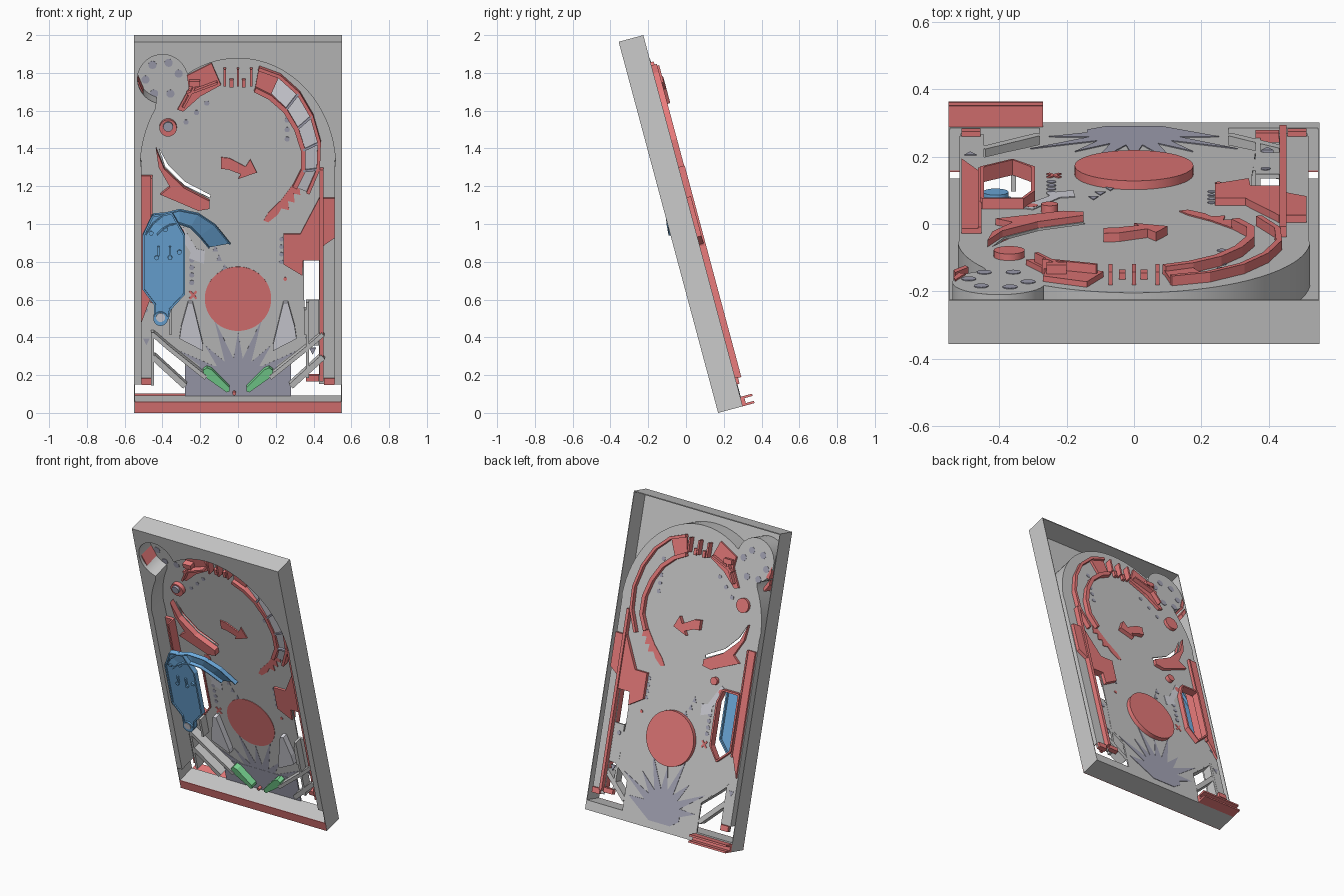
import bpy, bmesh, math
from mathutils import Matrix, Vector

if "Cube" in bpy.data.objects:
    bpy.data.objects.remove(bpy.data.objects["Cube"])

# Tilted table frame: local x, v up the slope, w depth from the front rim to the back
C, S, Y0 = math.cos(math.radians(15)), math.sin(math.radians(15)), 0.17
TOP, DEPTH = 2.034, 0.135


def place(x, v, w):
    return Vector((x, Y0 - S * v + C * w, C * v + S * w))


def mat(name, c):
    m = bpy.data.materials.new(name)
    m.diffuse_color = (*c, 1)
    m.use_nodes = True
    m.node_tree.nodes["Principled BSDF"].inputs["Base Color"].default_value = m.diffuse_color
    return m


RED = mat("red", (.82, .2, .2))
BLUE = mat("blue", (.17, .45, .8))
GREEN = mat("green", (.2, .7, .3))
PURPLE = mat("slate", (.4, .4, .5))
LIGHT = mat("pale", (.72, .72, .78))


def finish(bm, name, col):
    bmesh.ops.recalc_face_normals(bm, faces=bm.faces[:])
    me = bpy.data.meshes.new(name)
    bm.to_mesh(me)
    bm.free()
    ob = bpy.data.objects.new(name, me)
    bpy.context.collection.objects.link(ob)
    if col:
        me.materials.append(col)
    return ob


def slab(name, polys, w0, w1, col=None, ref=.13, holes=False):
    """Extrude front-view (x, z) outlines, read at depth ref, from w0 to w1."""
    bm = bmesh.new()
    for p in polys:
        vs = [bm.verts.new(place(x, (z - S * ref) / C, w0)) for x, z in p]
        if holes:
            for a, b in zip(vs, vs[1:] + vs[:1]):
                bm.edges.new((a, b))
        else:
            bm.faces.new(vs)
    if holes:
        bmesh.ops.triangle_fill(bm, use_beauty=True, edges=bm.edges[:])
    new = bmesh.ops.extrude_face_region(bm, geom=bm.faces[:])["geom"]
    bmesh.ops.translate(bm, verts=[g for g in new if isinstance(g, bmesh.types.BMVert)],
                        vec=place(0, 0, w1) - place(0, 0, w0))
    return finish(bm, name, col)


def strip(pts, t):
    """Outline of an open polyline thickened to t."""
    a, b = [], []
    for i, p in enumerate(pts):
        d = Vector(pts[min(i + 1, len(pts) - 1)]) - Vector(pts[max(i - 1, 0)])
        n = Vector((-d.y, d.x)).normalized() * t / 2
        a.append((p[0] + n.x, p[1] + n.y))
        b.append((p[0] - n.x, p[1] - n.y))
    return a + b[::-1]


def arc(cx, cz, rx, rz, a0, a1, n):
    return [(cx + rx * math.cos(math.radians(a0 + (a1 - a0) * i / n)),
             cz + rz * math.sin(math.radians(a0 + (a1 - a0) * i / n))) for i in range(n + 1)]


def disc(cx, cz, r, n=24):
    return arc(cx, cz, r, r * C, 0, 360, n)[:-1]


def rect(x0, x1, z0, z1):
    return [(x0, z0), (x1, z0), (x1, z1), (x0, z1)]


def flip(p):
    return [(-x, z) for x, z in p]


def both(p):
    return [p, flip(p)]


def ribbon(name, left, right, ws, t, col):
    """Sloping band between two edge lines with a depth for every station."""
    bm = bmesh.new()
    rows = [[bm.verts.new(place(x, (z - S * w) / C, w)) for x, z in (l, r)]
            for l, r, w in zip(left, right, ws)]
    for a, b in zip(rows, rows[1:]):
        bm.faces.new((a[0], a[1], b[1], b[0]))
    ob = finish(bm, name, col)
    ob.modifiers.new("thickness", "SOLIDIFY").thickness = t
    return ob


# Playfield outline: arch plus round corner lobe
arch = ([(.515, .15), (.515, 1.3)] + arc(0, 1.3, .52, .58, 4, 121, 26)
        + arc(-.40, 1.767, .135, .133, 17, 255, 24)
        + arc(0, 1.3, .52, .58, 148, 176, 7) + [(-.515, 1.3), (-.515, .15)])

# Cabinet
rim = [(-.55, .15), (-.55, TOP * C), (.55, TOP * C), (.55, .15)]
slab("front_rim", [rim + arch], 0, .006, ref=0)
slab("side_walls", both(rect(.546, .55, 0, TOP * C)), 0, DEPTH, ref=0)
slab("top_wall", [rect(-.55, .55, TOP * C - .006, TOP * C)], 0, DEPTH, ref=0)
slab("bottom_wall", [rect(-.55, .55, 0, .058)], .004, DEPTH, ref=0)
slab("bottom_front_strip", [rect(-.55, .55, 0, .058)], 0, .004, RED, ref=0)
arch_wall = slab("arch_wall", [strip(arch, .006)], 0, DEPTH, ref=0)

# Playfield floor with its openings
floor = ([(-.28, .03), (.28, .03), (.28, .26), (.36, .33), (.35, .58), (.35, .79), (.43, .79),
          (.43, .12), (.515, .12)] + arch[1:-1]
         + [(-.515, .12), (-.46, .12), (-.46, .40), (-.28, .24)])
window = [(-.45, .95), (-.33, .95), (-.30, .87), (-.30, .6), (-.36, .52), (-.45, .6)]
slit = [(-.42, 1.37), (-.37, 1.28), (-.28, 1.19), (-.145, 1.12), (-.15, 1.105), (-.285, 1.17), (-.385, 1.27)]
slab("playfield", [floor, window, slit], .128, DEPTH, ref=0, holes=True)

# Back trough at the lower corner
slab("back_tray", [rect(-.55, -.27, 0, .05)], DEPTH, .155, RED, ref=0)
slab("back_tray_lips", [rect(-.55, -.27, 0, .012), rect(-.55, -.27, .038, .05)], .15, .2, RED, ref=0)

# Red housings that reach through the playfield
slab("centre_disc", [disc(0, .605, .176, 48)], .125, .162, RED)
slab("arrow_block", [[(-.09, 1.355), (-.045, 1.35), (.04, 1.305), (.065, 1.345), (.10, 1.275),
                      (0, 1.24), (.015, 1.265), (-.05, 1.29), (-.09, 1.295)]], .12, .162, RED)
slab("window_frame", [strip(window + window[:1], .012)], .12, .167, RED, ref=0)
slab("left_pocket", [[(-.512, 1.26), (-.456, 1.26), (-.456, .63), (-.512, .48)]], .11, .15, RED)
slab("left_pocket_wall", [rect(-.462, -.452, .6, 1.26)], .06, .155, RED)
slab("left_wedge", [[(-.435, 1.41), (-.39, 1.3), (-.285, 1.2), (-.15, 1.13), (-.15, 1.09),
                     (-.21, 1.08), (-.41, 1.165), (-.36, 1.205), (-.42, 1.31)]], .09, .155, RED)
slab("left_dome", [disc(-.25, 1.02, .025, 16)], .125, .16, RED)
slab("right_housing", [[(.24, .95), (.33, .95), (.43, 1.14), (.512, 1.14), (.512, .93), (.455, .89),
                        (.43, .81), (.345, .81), (.34, .73), (.24, .79)]], .115, .158, RED)
slab("launch_lane", [rect(.432, .452, .18, 1.3)], .08, .168, RED)
slab("launch_lane_ends", both(rect(.455, .512, .15, .185)) + [rect(.36, .43, .17, .2)], .12, .15, RED)
slab("top_left_block", [[(-.32, 1.61), (-.26, 1.72), (-.27, 1.79), (-.14, 1.855), (-.09, 1.74),
                         (-.2, 1.68), (-.29, 1.60)]], .11, .152, RED)
slab("top_left_fins", [strip([(-.29, 1.63), (-.23, 1.74)], .012), strip([(-.27, 1.7), (-.11, 1.76)], .012),
                       rect(-.26, -.2, 1.74, 1.77)], .07, .18, RED)
slab("top_posts", [rect(x - .006, x + .006, 1.74, 1.83) for x in (-.07, 0, .07)], .08, .175, RED)
slab("top_targets", [rect(x - .01, x + .01, 1.73, 1.77) for x in (-.035, .03)], .1, .155, RED)
slab("corner_targets", [[(-.53, 1.71), (-.49, 1.65), (-.5, 1.63), (-.535, 1.68)],
                        [(-.53, 1.79), (-.5, 1.72), (-.52, 1.71), (-.535, 1.76)]], .02, .14, RED)

# Bumper
slab("bumper_ring", [disc(-.37, 1.515, .046)], .1, .155, RED)
slab("bumper_cap", [disc(-.37, 1.525, .026)], .085, .1, PURPLE)

# Curved right-hand ramp with red rails and cross bars
outer = [(.11, 1.83), (.22, 1.79), (.32, 1.70), (.39, 1.58), (.43, 1.44), (.425, 1.3), (.37, 1.17), (.25, 1.03)]
inner = [(.09, 1.72), (.17, 1.68), (.25, 1.61), (.31, 1.51), (.345, 1.40), (.345, 1.29), (.30, 1.2), (.22, 1.06)]
ribbon("curved_ramp", outer[1:7], inner[1:7], [.13, .11, .10, .10, .11, .125], .006, LIGHT)
slab("ramp_rails", [strip(outer[:-1], .018), strip(inner[:-1], .025)], .085, .165, RED)
slab("ramp_mouth", [[outer[0], outer[1], inner[1], inner[0]]], .11, .15, RED)
slab("ramp_bars", [strip([o, i], .012) for o, i in zip(outer[2:6], inner[2:6])], .085, .1, PURPLE)
slab("ramp_decal", [[(.135, 1.02), (.16, 1.01), (.21, 1.05), (.245, 1.11), (.22, 1.12), (.16, 1.06)]]
     + [[(x - .04, z - .03), (x + .03, z - .045), (x + .02, z + .05)]
        for x, z in ((.24, 1.12), (.27, 1.16), (.30, 1.2))], .124, .139, RED)

# Raised blue ramp: plate, curved descending chute, exit tube
plate = [(-.45, 1.045), (-.35, 1.055), (-.285, .94), (-.285, .63), (-.36, .55), (-.37, .5),
         (-.44, .5), (-.44, .575), (-.50, .655), (-.50, .94)]
slab("blue_ramp_plate", [plate], .02, .028, BLUE, ref=.02)
slab("blue_plate_lip", [strip(plate + plate[:1], .01)], .012, .045, BLUE, ref=.02)
c_out = [(-.49, .95), (-.45, 1.01), (-.39, 1.06), (-.31, 1.08), (-.21, 1.06), (-.12, 1.0), (-.04, .90)]
c_in = [(-.43, .95), (-.40, .98), (-.36, 1.005), (-.31, 1.01), (-.25, .99), (-.20, .94), (-.15, .88)]
depths = [.02, .025, .035, .05, .07, .095, .125]
ribbon("blue_chute", c_out, c_in, depths, .006, BLUE)
for nm, edge in (("outer", c_out), ("inner", c_in)):
    bm = bmesh.new()
    rows = [[bm.verts.new(place(x, (z - S * w) / C, w - h)) for h in (0, .03)]
            for (x, z), w in zip(edge, depths)]
    for a, b in zip(rows, rows[1:]):
        bm.faces.new((a[0], a[1], b[1], b[0]))
    finish(bm, "blue_chute_side_" + nm, BLUE).modifiers.new("thickness", "SOLIDIFY").thickness = .006
slab("blue_exit_tube", [disc(-.41, .5, .038)], .01, .06, BLUE, ref=.02)
slab("exit_hole", [disc(-.41, .505, .024)], .006, .012, LIGHT, ref=.01)
slab("blue_plate_studs", [disc(x, z, .012, 12) for x, z in ((-.46, .95), (-.385, .97), (-.43, .82), (-.36, .82), (-.31, .85))]
     + [strip([(x, .83), (x, .88)], .01) for x in (-.42, -.36)], .008, .022, BLUE, ref=.01)

# Slingshots, lane guides and flippers
slab("slingshots", both([(-.265, .585), (-.24, .585), (-.185, .36), (-.185, .33), (-.31, .395), (-.30, .46)]),
     .09, .13, LIGHT, ref=.1)
slab("lane_guides", both(strip([(-.45, .43), (-.37, .36), (-.17, .2)], .022))
     + both(strip([(-.45, .31), (-.28, .155)], .03)), .07, .134)
slab("outlane_posts", both(rect(-.365, -.35, .43, .56)) + [rect(-.46, -.445, .16, .44), rect(.36, .375, .2, .6)], .07, .134)
slab("right_lane_plate", [rect(.36, .43, .36, .6)], .12, .134)
flipper = [(-.185, .225), (-.165, .24), (-.14, .23), (-.045, .135), (-.045, .115), (-.06, .11), (-.18, .195)]
slab("flippers", both(flipper), .075, .122, GREEN, ref=.08)
slab("drain_post", [disc(-.02, .11, .01, 12)], .1, .128, RED)

# Apron and starburst artwork
slab("apron", [rect(-.28, .28, .065, .25)], .1255, .129, PURPLE)
burst = []
for i in range(9):
    a = math.radians(170 - 20 * i)
    for r, da in ((.14, .17), (.25 + .09 * (i % 2) + .03 * math.sin(a), 0)):
        burst.append((r * math.cos(a + da), .15 + r * math.sin(a + da)))
burst += [(.14, .12), (.08, .08), (-.08, .08), (-.14, .12)]
slab("starburst", [burst], .1265, .138, PURPLE)

# Inlaid lamps, arrows and marks
lamps = [disc(-.40 + .09 * math.cos(a), 1.77 + .09 * math.sin(a), .022, 12)
         for a in (.3, 1.2, 2.2, 3.2, 4.2, 5.2)]
lamps += [disc(.26, 1.45 + .05 * i, .014, 10) for i in range(5)]
lamps += [disc(-.245, .69 + .04 * i, .014, 10) for i in range(4)]
lamps += [disc(.23, .8 + .04 * i, .012, 10) for i in range(4)]
lamps += [disc(-.275 + .055 * i, 1.54 + .05 * i, .014, 10) for i in range(3)]
lamps += [disc(x, .545, .014, 10) for x in (-.49, .39)]
lamps += [[(x - .018, z + .015), (x + .018, z + .015), (x, z - .02)] for x, z in ((-.485, .38), (.395, .33))]
lamps += [[(x - .015, z - .015), (x + .015, z - .015), (x, z + .02)] for x, z in ((-.12, .87), (-.1, .82), (-.07, .77))]
slab("lamp_inserts", lamps, .126, .1375, PURPLE)
slab("left_arrow_insert", [[(-.34, .98), (-.3, 1.0), (-.22, .87), (-.175, .86), (-.18, .79), (-.26, .82), (-.25, .85)]],
     .126, .138, LIGHT)
slab("red_marks", [strip([(-.255, .605), (-.22, .645)], .012), strip([(-.255, .645), (-.22, .605)], .012),
                   disc(.25, .71, .01, 10), disc(-.305, .96, .02, 10)], .1245, .139, RED)

# Smooth the round parts
for ob in bpy.data.objects:
    if ob.name in ("arch_wall", "centre_disc", "bumper_ring", "bumper_cap", "blue_exit_tube", "left_dome"):
        bpy.ops.object.select_all(action="DESELECT")
        ob.select_set(True)
        bpy.context.view_layer.objects.active = ob
        bpy.ops.object.shade_smooth_by_angle(angle=math.radians(30))
